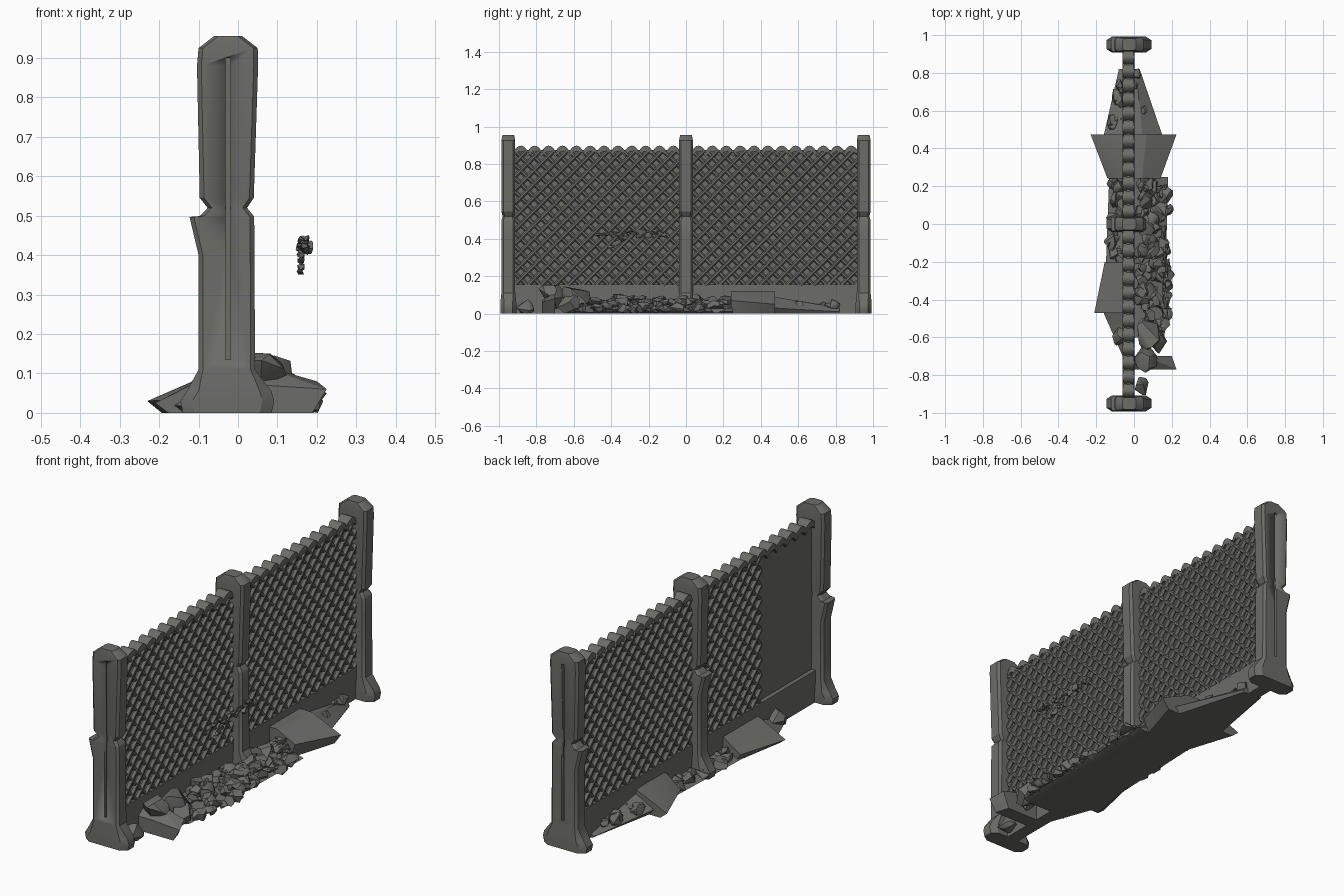
import bpy, bmesh, math, random
from mathutils import Vector, Matrix

if "Cube" in bpy.data.objects:
    bpy.data.objects.remove(bpy.data.objects["Cube"])

random.seed(7)
grey = bpy.data.materials.new("weathered grey")
grey.diffuse_color = (0.15, 0.15, 0.14, 1)
grey.use_nodes = True
grey.node_tree.nodes["Principled BSDF"].inputs["Base Color"].default_value = grey.diffuse_color
CX = -0.03          # fence centre line


def finish(name, bm, angle=30):
    bmesh.ops.recalc_face_normals(bm, faces=bm.faces)
    me = bpy.data.meshes.new(name)
    bm.to_mesh(me)
    bm.free()
    ob = bpy.data.objects.new(name, me)
    bpy.context.collection.objects.link(ob)
    me.materials.append(grey)
    bpy.ops.object.select_all(action='DESELECT')
    ob.select_set(True)
    bpy.context.view_layer.objects.active = ob
    bpy.ops.object.shade_smooth_by_angle(angle=math.radians(angle))
    return ob


def add_box(bm, x0, x1, y0, y1, z0, z1):
    m = Matrix.Translation(((x0 + x1) / 2, (y0 + y1) / 2, (z0 + z1) / 2)) @ \
        Matrix.Diagonal((x1 - x0, y1 - y0, z1 - z0, 1))
    bmesh.ops.create_cube(bm, size=1, matrix=m)


def loft(bm, rings):
    n = len(rings[0])
    rings = [[bm.verts.new(p) for p in ring] for ring in rings]
    for a, b in zip(rings, rings[1:]):
        for i in range(n):
            bm.faces.new((a[i], a[(i + 1) % n], b[(i + 1) % n], b[i]))
    bm.faces.new(rings[0])
    bm.faces.new(rings[-1])


def add_hull(bm, pts):
    vs = [bm.verts.new(p) for p in pts]
    r = bmesh.ops.convex_hull(bm, input=vs)
    junk = {g for g in r["geom_interior"] + r["geom_unused"] if isinstance(g, bmesh.types.BMVert)}
    bmesh.ops.delete(bm, geom=list(junk), context='VERTS')


def add_rock(bm, c, size, n=13):
    pts = []
    for _ in range(n):
        d = Vector([random.gauss(0, 1) for _ in range(3)]).normalized()
        p = Vector([c[i] + d[i] * size[i] * random.uniform(0.9, 1.1) for i in range(3)])
        p.z = max(p.z, 0.0)
        pts.append(p)
    add_hull(bm, pts)


# --- posts: chamfered rectangles lofted upward, flared foot, broken notch ---
LEVELS = [  # z, left x, right x
    (0, -0.14, 0.085), (0.03, -0.146, 0.092), (0.055, -0.13, 0.085),
    (0.11, -0.1, 0.043), (0.4, -0.1, 0.042), (0.497, -0.123, 0.041),
    (0.499, -0.097, 0.04), (0.52, -0.077, 0.023), (0.545, -0.097, 0.04),
    (0.88, -0.104, 0.051), (0.925, -0.1, 0.05), (0.956, -0.06, 0.01)]


def post(name, yc):
    bm = bmesh.new()
    rings = []
    for z, x0, x1 in LEVELS:
        foot = z < 0.06
        h = 0.043 if foot else 0.031 if z in (0.52, 0.956) else 0.037
        c, cy = (0.03, 0.02) if foot else (0.011, 0.011)
        m, w = (x0 + x1) / 2, (x1 - x0) / 2
        quarter = [(w - c, h), (w, h - cy)]
        ring = quarter + [(x, -y) for x, y in reversed(quarter)]
        ring += [(-x, -y) for x, y in ring]
        rings.append([(m + x, yc + y, z) for x, y in ring])
    loft(bm, rings)
    return finish(name, bm)


post("middle_post", 0.0)
for name, s in (("front_post", -1), ("back_post", 1)):
    ob = post(name, s * 0.95)
    # narrow slot in the outer face
    bm = bmesh.new()
    add_box(bm, -0.032, -0.019, *sorted((s * 0.967, s * 1.02)), 0.135, 0.9)
    cutter = finish(name + "_slot_cutter", bm)
    cutter.hide_render = True
    cutter.hide_viewport = True
    mod = ob.modifiers.new("slot", 'BOOLEAN')
    mod.operation = 'DIFFERENCE'
    mod.object = cutter
    mod.solver = 'EXACT'

# --- mesh panels ---
PITCH = 0.0725
Z0, Z1 = 0.15, 0.868


def add_bar(bm, a, b, x, w):
    """Six-sided wire from a to b, given as (y, z)."""
    a, b = Vector((x, *a)), Vector((x, *b))
    side = (b - a).normalized().cross(Vector((1, 0, 0))) * w
    out = Vector((w, 0, 0))
    offs = (side, side * 0.4 + out, -side * 0.4 + out,
            -side, -side * 0.4 - out, side * 0.4 - out)
    loft(bm, [[a + o for o in offs], [b + o for o in offs]])


def wires(name, ya, yb, x):
    bm = bmesh.new()
    h = Z1 - Z0
    for k in range(-12, 26):
        c = ya + k * PITCH
        for s in (1, -1):
            # y = c + s * t, z = Z0 + t, clipped to the panel
            lo, hi = ((ya - c), (yb - c)) if s > 0 else ((c - yb), (c - ya))
            lo, hi = max(lo, 0), min(hi, h)
            if hi - lo > 0.012:
                add_bar(bm, (c + s * lo, Z0 + lo), (c + s * hi, Z0 + hi), x + s * 0.002, 0.012)
    finish(name, bm)


def scalloped_cap(name, ya, yb):
    bm = bmesh.new()
    n, per = 12, 6
    rings = []
    for i in range(n * per + 1):
        y = ya + (yb - ya) * i / (n * per)
        arch = abs(math.sin(math.pi * i / per))
        z, w = 0.868 + 0.03 * arch ** 0.8, 0.024 + 0.008 * arch
        rings.append([(CX - w, y, z - 0.03), (CX + w, y, z - 0.03), (CX + w, y, z), (CX - w, y, z)])
    loft(bm, rings)
    finish(name, bm, 40)


for side, ya, yb in (("front", -0.92, -0.03), ("back", 0.03, 0.92)):
    bm = bmesh.new()
    add_box(bm, CX - 0.01, CX + 0.01, ya, yb, 0.1, 0.875)
    finish(side + "_panel_sheet", bm)
    wires(side + "_panel_right_wires", ya, yb, CX + 0.018)
    # the front panel has lost part of its wire on the left face
    wires(side + "_panel_left_wires", -0.5 if side == "front" else ya, yb, CX - 0.018)
    scalloped_cap(side + "_panel_scalloped_top", ya, yb)
    bm = bmesh.new()
    add_box(bm, CX - 0.031, CX + 0.031, ya, yb, 0, 0.155)
    finish(side + "_low_wall", bm)

# --- broken slabs leaning on the wall: hull of two sections across y ---


def slab(name, *sections):
    bm = bmesh.new()
    pts = []
    for y, x, edge, top in sections:     # y, outer x, edge height, top height
        pts += [(0, y, 0), (x * 0.84, y, 0), (x, y, edge), (x * 0.3, y, top), (0, y, top)]
    add_hull(bm, pts)
    finish(name, bm, 20)


slab("back_right_slab", (0.24, 0.14, 0.07, 0.12), (0.475, 0.225, 0.05, 0.12))
slab("back_left_slab", (0.24, -0.14, 0.035, 0.11), (0.475, -0.23, 0.03, 0.1))
slab("back_right_mound", (0.47, 0.15, 0.03, 0.09), (0.82, 0.03, 0.01, 0.03))
slab("back_left_mound", (0.47, -0.16, 0.03, 0.09), (0.82, -0.08, 0.01, 0.03))
slab("front_left_slab", (-0.2, -0.155, 0.04, 0.11), (-0.47, -0.21, 0.025, 0.1))
slab("front_left_mound", (-0.45, -0.17, 0.02, 0.09), (-0.7, -0.06, 0.01, 0.03))
slab("front_right_slab", (-0.7, 0.2, 0.08, 0.12), (-0.77, 0.225, 0.06, 0.07))
slab("right_ground_plate", (-0.6, 0.16, 0.01, 0.05), (0.25, 0.18, 0.01, 0.05))
slab("left_ground_plate", (-0.25, -0.15, 0.01, 0.05), (0.28, -0.13, 0.01, 0.05))

# --- boulders: x, y, z, radius ---
bm = bmesh.new()
for x, y, z, r in ((.08, -.58, .1, .08), (.06, -.72, .09, .07), (.04, -.86, .03, .045),
                   (.12, -.62, .05, .06), (-.07, -.6, .04, .05)):
    add_rock(bm, (x, y, z), (r * 0.9, r * 1.1, r), 18)
finish("boulders", bm, 35)

# --- rubble, piled higher near the wall ---
bm = bmesh.new()
for i in range(110):
    x, y = random.uniform(0.03, 0.18), random.uniform(-0.56, 0.27)
    r = random.uniform(0.022, 0.045)
    z = max(0.02, 0.09 - 0.35 * x) * random.uniform(0.7, 1.1)
    add_rock(bm, (x, y, z), (r, r * 1.15, r * 0.8))
for i in range(22):
    r = random.uniform(0.022, 0.04)
    add_rock(bm, (random.uniform(-0.13, -0.06), random.uniform(-0.2, 0.26), 0.03), (r, r * 1.2, r))
for i in range(16):
    y = random.uniform(0.5, 0.8)
    r = random.uniform(0.018, 0.032)
    x = CX + random.choice((-1, 1)) * random.uniform(0.03, 0.2 - 0.2 * y)
    add_rock(bm, (x, y, 0.045), (r, r * 1.4, r))
finish("rubble", bm, 35)

# --- broken branch-like debris in front of the panel ---
bm = bmesh.new()
for i in range(16):
    p = (0.165 + random.uniform(-.008, .014), -0.47 + 0.35 * i / 15, 0.425 + random.uniform(-.01, .012))
    add_rock(bm, p, (0.012, 0.026, 0.012 + 0.006 * (i > 8)), 10)
for i in range(6):
    add_rock(bm, (0.16, -0.33 - 0.014 * i, 0.405 - 0.009 * i), (0.011, 0.022, 0.012), 10)
add_rock(bm, (0.18, -0.2, 0.42), (0.015, 0.03, 0.02), 12)
finish("hanging_debris", bm, 35)
